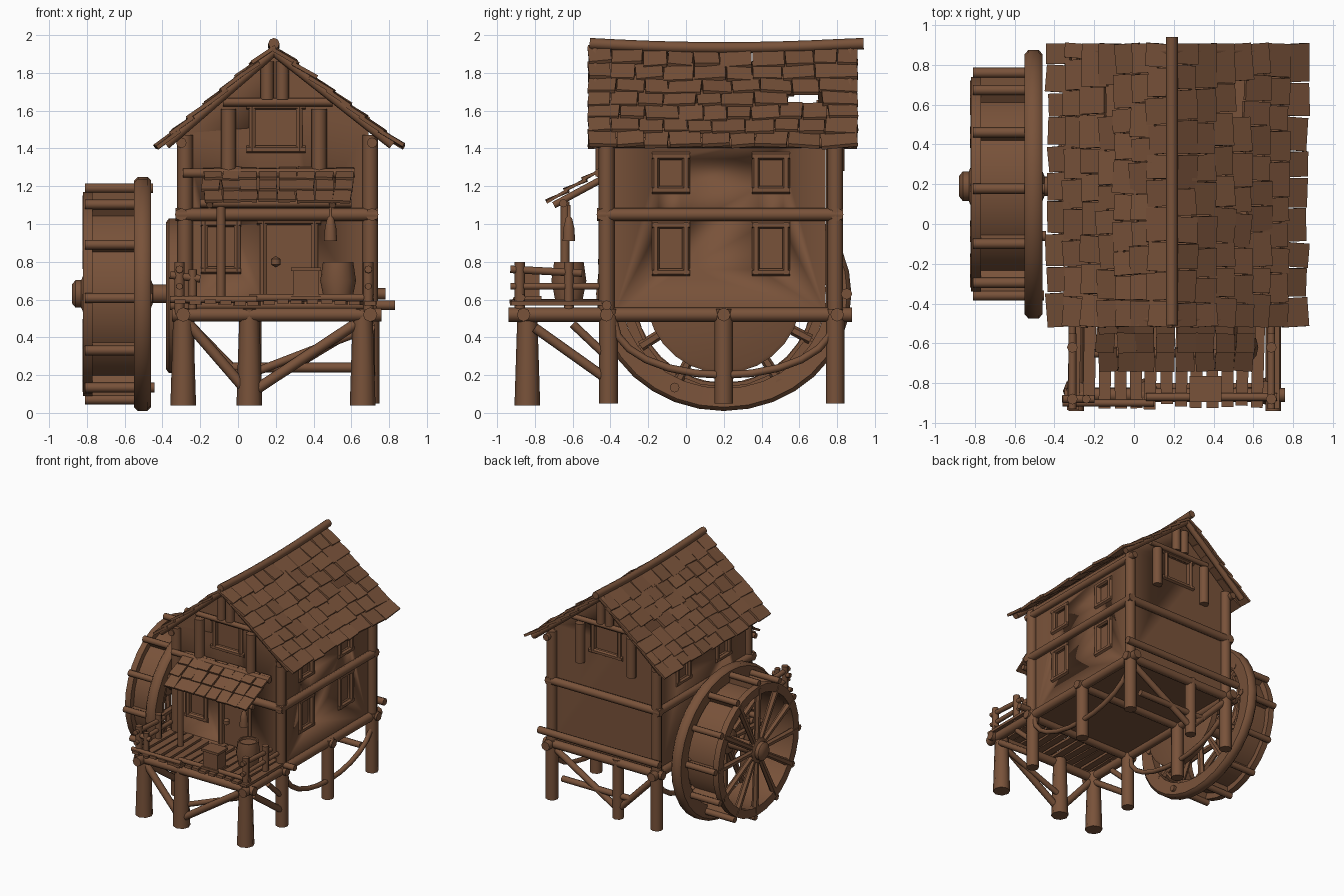
import bpy, bmesh, math, random
from mathutils import Vector as V, Matrix as M

if "Cube" in bpy.data.objects:
    bpy.data.objects.remove(bpy.data.objects["Cube"])

random.seed(4)
R = random.uniform
wood = bpy.data.materials.new("brown_wood")
wood.diffuse_color = (0.19, 0.085, 0.042, 1)
wood.use_nodes = True
wood.node_tree.nodes["Principled BSDF"].inputs["Base Color"].default_value = wood.diffuse_color
X, Y, Z = V((1, 0, 0)), V((0, 1, 0)), V((0, 0, 1))
CX = 0.19                                  # ridge line in x


def finish(name, bm, loc=(0, 0, 0)):
    bmesh.ops.recalc_face_normals(bm, faces=bm.faces)
    for f in bm.faces:
        f.smooth = True
    for e in bm.edges:
        e.smooth = len(e.link_faces) == 2 and e.calc_face_angle(0) < 0.85
    me = bpy.data.meshes.new(name)
    bm.to_mesh(me)
    bm.free()
    me.materials.append(wood)
    ob = bpy.data.objects.new(name, me)
    ob.location = loc
    bpy.context.collection.objects.link(ob)
    return ob


def logs(name, items, n=8):
    """Several round timbers in one object: (start, end, radius[, end radius])."""
    bm = bmesh.new()
    for it in items:
        p, q, r = V(it[0]), V(it[1]), it[2]
        mat = M.Translation((p + q) / 2) @ (q - p).to_track_quat('Z', 'Y').to_matrix().to_4x4()
        bmesh.ops.create_cone(bm, cap_ends=True, segments=n, radius1=r, radius2=it[-1],
                              depth=(q - p).length, matrix=mat)
    return finish(name, bm)


def boxes(name, items):
    """Several boxes in one object: (centre, size[, rotation matrix])."""
    bm = bmesh.new()
    for it in items:
        rot = it[2] if len(it) > 2 else M()
        bmesh.ops.create_cube(bm, size=1, matrix=M.Translation(it[0]) @ rot @ M.Diagonal((*it[1], 1)))
    return finish(name, bm)


def lathe(name, prof, loc, axis='Z', n=24, closed=False):
    bm = bmesh.new()
    rings = []
    for i in range(n):
        c, s = math.cos(math.tau * i / n), math.sin(math.tau * i / n)
        rings.append([bm.verts.new((r * c, r * s, h) if axis == 'Z' else (h, r * c, r * s)) for r, h in prof])
    k = len(prof)
    for i in range(n):
        a, b = rings[i], rings[(i + 1) % n]
        for j in range(k if closed else k - 1):
            m = (j + 1) % k
            bm.faces.new((a[j], b[j], b[m], a[m]))
    bmesh.ops.remove_doubles(bm, verts=bm.verts, dist=1e-5)
    return finish(name, bm, loc)


def bent_log(name, pts, r):
    cu = bpy.data.curves.new(name, 'CURVE')
    cu.dimensions, cu.bevel_depth, cu.bevel_resolution, cu.use_fill_caps = '3D', r, 2, True
    sp = cu.splines.new('POLY')
    sp.points.add(len(pts) - 1)
    for p, co in zip(sp.points, pts):
        p.co = (*co, 1)
    cu.materials.append(wood)
    bpy.context.collection.objects.link(bpy.data.objects.new(name, cu))


def slab(name, prof, y, t):
    """Wall slab: x-z profile extruded along y."""
    bm = bmesh.new()
    a, b = [[bm.verts.new((x, yy, z)) for x, z in prof] for yy in (y, y + t)]
    bm.faces.new(a)
    bm.faces.new(b)
    for i in range(len(prof)):
        j = (i + 1) % len(prof)
        bm.faces.new((a[i], a[j], b[j], b[i]))
    return finish(name, bm)


# House walls and floor, open under the roof
gable = [(-.29, .53), (.69, .53), (.69, 1.52), (CX, 1.89), (-.29, 1.48)]
walls = [slab("front_wall", gable, -.42, .04), slab("back_wall", gable, .74, .04),
         boxes("left_wall", [((-.27, .18, 1.0), (.04, 1.118, .95))]),
         boxes("right_wall", [((.67, .18, 1.02), (.04, 1.118, .98))])]
boxes("house_floor", [((.2, .18, .54), (.94, 1.15, .03))])

# Openings: (centre, along-wall axis, width, height)
openings = [((.20, -.42, 1.51), X, .22, .2), ((.20, .78, 1.51), X, .22, .2),
            ((-.09, -.42, .88), X, .14, .22), ((.27, -.42, .79), X, .24, .42)]
for y in (-.08, .45):
    openings += [((.69, y, 1.27), Y, .13, .15), ((-.29, y, 1.27), Y, .13, .15), ((.69, y, .87), Y, .13, .22)]
cuts, frames = [], []
for c, u, w, h in openings:
    c = V(c)
    cuts.append((c, u * w + Z * h + (V((1, 1, 0)) - u) * .05))
    a, b = u * (w / 2 + .015), Z * (h / 2 + .015)
    for s in (-1, 1):
        frames += [(c + a * s - b * 1.1, c + a * s + b * 1.1, .02), (c + b * s - a * 1.25, c + b * s + a * 1.25, .02)]
cutter = boxes("window_cutter", cuts)
cutter.hide_render = True
cutter.display_type = 'WIRE'
for w in walls:
    bo = w.modifiers.new("window_recesses", 'BOOLEAN')
    bo.operation, bo.object, bo.solver = 'DIFFERENCE', cutter, 'EXACT'
logs("window_and_door_frames", frames, 6)
lathe("door_knob", [(0, -.03), (.025, -.015), (.025, .015), (0, .03)], (.2, -.44, .8), n=8)

# Wall timbers
t = [((x, y, .5), (x, y, 1.47), .042) for x in (-.28, .7) for y in (-.42, .79)]
for y in (-.44, .8):
    t += [((-.33, y, 1.05), (.74, y, 1.05), .034), ((-.08, y, 1.645), (.5, y, 1.645), .022)]
    t += [((x, y, 1.28), (x, y, 1.61), .04) for x in (-.05, .43)]
    t += [((x, y, 1.66), (x, y, 1.86), .035) for x in (.155, .235)]
for x in (-.3, .71):
    t += [((x, -.47, 1.05), (x, .83, 1.05), .034), ((x, -.47, 1.43), (x, .86, 1.43), .028)]
logs("wall_timbers", t)

# Roof: sagging ridge, barge logs and shingle rows; the left slope is steeper
def sag(y):
    return -.022 * max(0, 1 - ((y - .2) / .7) ** 2)
bent_log("ridge_log", [(.19, -.51 + 1.45 * i / 10, 1.955 + sag(-.51 + 1.45 * i / 10)) for i in range(11)], .03)
for side, label, run in ((-1, "left", .615), (1, "right", .675)):
    tiles = []
    ang = math.atan2(.53, run)
    length = math.hypot(.53, run)
    pitch = (length - .15) / 6
    for row in range(7):
        d = .075 + row * pitch
        y = -.52
        while y < .88:
            w = min(R(.12, .18), .91 - y)
            if .91 - y - w < .06:
                w = .91 - y
            yc = y + w / 2
            y += w
            if row == 3 and .54 < yc < .66:
                continue                       # missing shingles
            k = d + R(-.012, .012)
            pos = V((.19 + side * k * math.cos(ang), yc, 1.94 - k * math.sin(ang) + sag(yc) * (1 - d)))
            rot = M.Rotation(side * (ang - .11 + R(-.05, .05)), 4, 'Y') @ M.Rotation(R(-.07, .07), 4, 'Z') \
                @ M.Rotation(R(-.09, .09), 4, 'X')
            tiles.append((pos, (.15, w - .006, .02), rot))
    boxes(label + "_roof_shingles", tiles)
    logs(label + "_barge_logs", [((.19, y, 1.915), (.19 + side * run * .93, y, 1.42), .026) for y in (-.48, .87)])

# Porch awning
aw, an = [], math.atan2(.17, .28)
for row in range(3):
    for i in range(8):
        aw.append(((-.14 + i * .1 + R(-.01, .01), -.49 - row * .095, 1.265 - row * .058), (.094, .13, .016),
                   M.Rotation(an - .1 + R(-.08, .08), 4, 'X') @ M.Rotation(R(-.08, .08), 4, 'Z')))
boxes("awning_shingles", aw)
logs("awning_frame", [((-.29, -.46, 1.27), (.62, -.46, 1.27), .025), ((-.2, -.65, 1.11), (.6, -.65, 1.11), .022),
                      ((-.09, -.64, .6), (-.09, -.64, 1.12), .024), ((-.15, -.44, 1.24), (-.15, -.7, 1.1), .018),
                      ((.5, -.44, 1.24), (.5, -.7, 1.1), .018)])

# Stilts, floor beams and braces
legs = [((x, -.84, .04), (x, -.84, .55), .068, .052) for x in (-.29, .06, .66)]
legs += [((x, y, .05), (x, y, .55), .05) for x in (-.28, .7) for y in (-.41, .2, .79)]
legs += [((.08, .79, .05), (.08, .79, .55), .045)]
logs("stilts", legs)
beams = [((x, -.94, .52), (x, .88, .52), .038) for x in (-.29, .7)]
beams += [((-.35, y, .52), (.76, y, .52), .036) for y in (-.86, -.42, .2, .8)]
beams += [((-.35, .85, .63), (.78, .85, .63), .03), ((-.36, -.42, .57), (.83, -.42, .57), .026)]
logs("floor_beams", beams)
br = [((.06, -.85, .1), (-.26, -.85, .47), .028), ((.06, -.85, .1), (.62, -.85, .47), .028),
      ((.1, -.82, .22), (.62, -.82, .42), .022), ((-.05, .79, .24), (.6, .79, .24), .026),
      ((.08, .79, .12), (-.26, .79, .47), .026), ((.08, .79, .12), (.66, .79, .47), .026)]
for x in (-.28, .7):
    br += [((x, -.8, .45), (x, -.42, .18), .026), ((x, -.6, .47), (x, -.42, .3), .022)]
logs("braces", br)
for x, label in ((-.28, "left"), (.71, "right")):
    bent_log(label + "_curved_brace", [(x, .2 + .58 * math.cos(a), .48 - .28 * math.sin(a))
                                       for a in [math.pi * i / 12 for i in range(13)]], .02)

# Deck with railing
boxes("deck_planks", [((-.3 + i * .077, -.67 + R(-.015, .015), .585 + R(-.006, .006)), (.06, .5, .022),
                       M.Rotation(R(-.03, .03), 4, 'Z')) for i in range(14)])
rail = []
for x in (-.31, .69):
    rail += [((x, y, .52), (x, y, .8), .027) for y in (-.88, -.62)]
    rail += [((x, -.93, .76), (x, -.55, .74), .02), ((x, -.93, .67), (x, -.44, .67), .018)]
rail += [((-.36, -.88, .73), (-.2, -.88, .71), .02), ((-.24, -.88, .55), (-.24, -.88, .76), .022),
         ((.06, -.87, .61), (.72, -.87, .61), .02), ((-.36, -.9, .6), (.1, -.9, .6), .018)]
logs("deck_railing", rail)

# Porch props
boxes("crate", [((.36, -.83, .68), (.14, .11, .15)), ((.36, -.83, .76), (.16, .13, .02)), ((.36, -.83, .61), (.16, .13, .02))])
lathe("barrel", [(0, .6), (.075, .6), (.095, .7), (.08, .8), (.068, .8), (.068, .78), (0, .78)], (.53, -.62, 0), n=14)
lathe("hanging_bell", [(0, .92), (.035, .91), (.03, .98), (.018, 1.03), (.008, 1.04), (.008, 1.1), (0, 1.1)], (.49, -.62, 0), n=10)

# Water wheel
WY, WZ = .2, .63
ring = lathe("wheel_inner_rim", [(.5, -.54), (.5, -.47), (.6, -.46), (.62, -.48), (.62, -.53), (.6, -.55)],
             (0, WY, WZ), 'X', 32, True)
ring.scale.y = 1.09
lathe("wheel_outer_rim", [(.47, -.82), (.47, -.77), (.54, -.77), (.54, -.82)], (0, WY, WZ), 'X', 32, True)
lathe("wheel_drum", [(.475, -.79), (.475, -.5), (.495, -.5), (.495, -.79)], (0, WY, WZ), 'X', 24, True)
lathe("gear_disc", [(0, -.38), (.39, -.38), (.41, -.365), (.41, -.32), (.39, -.31), (0, -.31)], (0, WY, WZ - .01), 'X', 28)
bars, spokes, paddles = [], [], []
for i in range(12):
    a = math.tau * i / 12 + .04
    d = V((0, math.cos(a), math.sin(a)))
    c = V((0, WY, WZ))
    bars.append((c + d * .56 - X * .81, c + d * .56 - X * (.44 + R(0, .03)), .026))
    for x in (-.8, -.51):
        spokes.append((c + d * .05 + X * x, c + d * .52 + X * x, .022, .028))
    paddles.append((c + d * .525 - X * .66, (.26, .09, .018), M.Rotation(a, 4, 'X')))
logs("wheel_bars", bars)
logs("wheel_spokes", spokes, 6)
boxes("wheel_paddles", paddles)
lathe("wheel_hub", [(0, -.88), (.05, -.88), (.075, -.86), (.075, -.83), (.1, -.82), (.1, -.77), (.05, -.75), (.05, -.56),
                    (.1, -.54), (.1, -.47), (.05, -.45), (.05, -.3), (0, -.3)], (0, WY - .01, WZ), 'X', 14)
